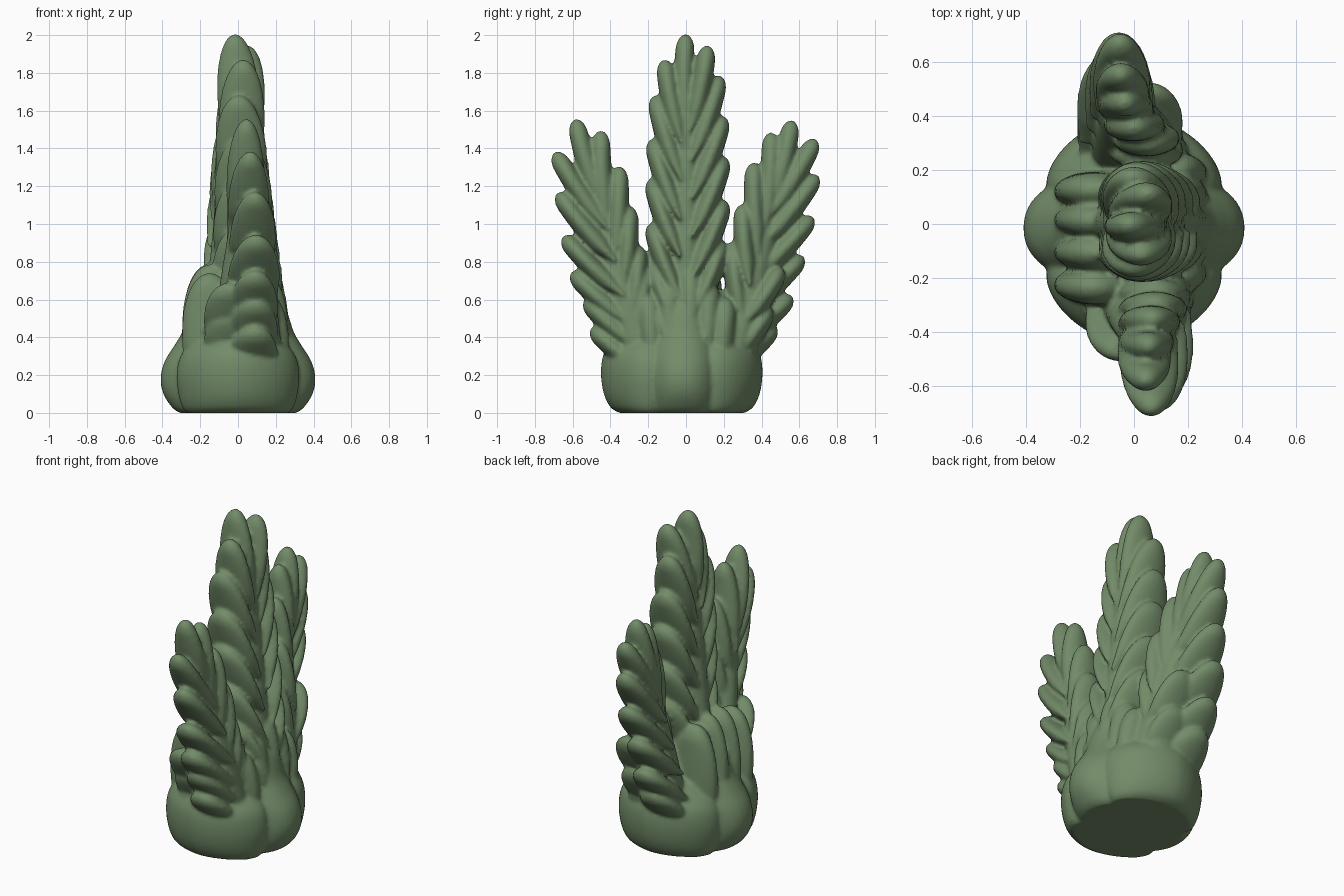
import bpy, bmesh, math
from mathutils import Vector

if "Cube" in bpy.data.objects:
    bpy.data.objects.remove(bpy.data.objects["Cube"])

green = bpy.data.materials.new("leaf_green")
green.diffuse_color = (0.17, 0.26, 0.14, 1)
green.use_nodes = True
green.node_tree.nodes["Principled BSDF"].inputs["Base Color"].default_value = green.diffuse_color


def loft(name, rings):
    # skin a list of closed rings and cap both ends
    bm = bmesh.new()
    rows = [[bm.verts.new(p) for p in r] for r in rings]
    n = len(rows[0])
    for a, b in zip(rows, rows[1:]):
        for i in range(n):
            j = (i + 1) % n
            bm.faces.new((a[i], a[j], b[j], b[i]))
    bm.faces.new(rows[0][::-1])
    bm.faces.new(rows[-1])
    bmesh.ops.recalc_face_normals(bm, faces=bm.faces)
    me = bpy.data.meshes.new(name)
    bm.to_mesh(me)
    bm.free()
    ob = bpy.data.objects.new(name, me)
    bpy.context.collection.objects.link(ob)
    me.materials.append(green)
    return ob


def leaf(name, base, tip, hw, ht, sag=0.03, segs=20, steps=18):
    # fleshy tongue: broad in x, thin across, thick root, rounded tip
    base, tip = Vector(base), Vector(tip)
    side = 1 if tip.y > base.y else -1
    mid = (base + tip) / 2 + Vector((0, side * sag, -sag * 0.5))
    length = (tip - base).length
    wide = Vector((1, 0, 0))
    rings = []
    for k in range(steps + 1):
        t = min(math.sin(math.pi / 2 * k / steps), 0.9995)
        c = base * (1 - t) ** 2 + mid * 2 * t * (1 - t) + tip * t * t
        tan = ((mid - base) * (1 - t) + (tip - mid) * t).normalized()
        nor = tan.cross(wide).normalized()
        u = max(0, (t - 0.25) / 0.75)
        w = hw * (1 - u ** 2.2) ** 0.5
        cap = min(0.5, 1.6 * ht / length)
        v = max(0, (t - 1 + cap) / cap)
        h = ht * (1 - v * v) ** 0.5 * (1.4 - 0.4 * t) * min(1, 0.3 + 2.5 * t)
        rings.append([c + wide * w * math.cos(a) + nor * h * math.sin(a)
                      for a in (2 * math.pi * i / segs for i in range(segs))])
    return loft(name, rings)


def lobe(name, cx, cy, profile, power=1.0, segs=48):
    # stacked super-ellipses (z, radius x, radius y)
    sp = lambda v: math.copysign(abs(v) ** power, v)
    return loft(name, [[(cx + rx * sp(math.cos(a)), cy + ry * sp(math.sin(a)), z)
                        for a in (2 * math.pi * i / segs for i in range(segs))]
                       for z, rx, ry in profile])


def smooth_profile(pts, sub=5):
    # Catmull-Rom through the profile points
    out = []
    P = [Vector(p) for p in pts]
    for i in range(len(P) - 1):
        a, b, c, d = P[max(i - 1, 0)], P[i], P[i + 1], P[min(i + 2, len(P) - 1)]
        for s in range(sub):
            t = s / sub
            out.append(0.5 * (2 * b + (c - a) * t + (2 * a - 5 * b + 4 * c - d) * t * t
                              + (3 * b - a - 3 * c + d) * t ** 3))
    return out + [P[-1]]


# swollen base lobes
end_prof = smooth_profile([(0, .27, .16), (.03, .295, .205), (.1, .315, .24), (.2, .325, .255),
                           (.3, .305, .245), (.38, .24, .2), (.44, .17, .15), (.48, .05, .05)])
lobe("base_lobe_front", 0, -.195, end_prof, 1.15)
lobe("base_lobe_back", 0, .15, end_prof, 1.15)
mid_prof = smooth_profile([(0, .31, .22), (.03, .35, .225), (.1, .395, .225), (.18, .41, .225), (.27, .39, .22),
                           (.36, .335, .205), (.43, .295, .185), (.55, .255, .16),
                           (.64, .2, .12), (.71, .13, .07), (.75, .03, .02)])
lobe("base_lobe_middle", 0, -.015, mid_prof, .9)
lobe("base_core", 0, -.02, [(0, .28, .3), (.2, .3, .32), (.4, .2, .3)])

# centre plume: tips (y, z), alternating sides
centre = [(0, 2.005), (.115, 1.945), (-.115, 1.87), (.18, 1.785), (-.165, 1.68), (.2, 1.57),
          (-.18, 1.45), (.205, 1.355), (-.185, 1.24), (.205, 1.125), (-.185, 1.005),
          (.195, .91), (-.18, .8), (.2, .65), (-.19, .64)]
for i, (y, z) in enumerate(centre):
    f = (2.0 - z) / 1.4
    x = -.015 + .075 * f + (.06 if y > 0 and i < 2 else .035 if i == 2 else 0)
    leaf(f"centre_leaf_{i}", (.01 + .06 * f, y * .15, z - .46 + .08 * f), (x, y, z),
         .114 + .105 * f, .047, sag=.02)
lobe("centre_stem", 0.02, 0, [(.3, .2, .12), (.8, .17, .1), (1.3, .12, .085), (1.6, .09, .05), (1.8, .03, .02)])

# side plumes: outer and inner tips (distance from centre, height)
front_tips = ([(.585, 1.555), (.695, 1.38), (.68, 1.165), (.65, .935), (.62, .745), (.55, .6), (.515, .45)],
              [(.45, 1.495), (.355, 1.305), (.3, 1.095), (.25, .885), (.215, .78), (.18, .64)])
back_tips = ([(.56, 1.55), (.685, 1.45), (.695, 1.26), (.67, 1.04), (.635, .83), (.575, .62), (.49, .46)],
             [(.45, 1.485), (.36, 1.325), (.3, 1.105), (.245, .905), (.2, .62)])


def side_plume(name, s, tips, outer_x, inner_x):
    stem = lambda z: .23 + .32 * (max(z, .2) - .25) / 1.25
    for kind, row, (x_top, x_low) in zip(("outer", "inner"), tips, (outer_x, inner_x)):
        for i, (y, z) in enumerate(row):
            f = (1.55 - z) / 1.1
            x = x_top + (x_low - x_top) * min(1, f * 2.5)
            drop = .21 + .2 * (z - .4) + (.08 if kind == "inner" else 0)
            zb = max(z - drop, .22)
            parts = [(x, y, z, .1 + .07 * f)]
            if kind == "outer" and z < .84:
                # lower leaves grow in staggered pairs
                parts = [(-.09 * s, y - .015, z, .135), (.05 * s, y - .13, z - .06, .14)]
            for j, (px, py, pz, hw) in enumerate(parts):
                leaf(f"{name}_{kind}_leaf_{i}_{j}", (px * .8, s * stem(zb), max(zb + pz - z, .2)),
                     (px, s * py, pz), hw, .047, sag=.02)
    rings = []
    x_top, x_low = outer_x[0], inner_x[1]
    for k in range(9):
        z = .25 + k * .13
        r = 1 - (k / 8) ** 2 * .75
        x = x_low * .6 + (x_top - x_low * .6) * k / 8
        rings.append([(x + (.19 - .06 * k / 8) * r * math.cos(a), s * stem(z) + .12 * r * math.sin(a), z)
                      for a in (2 * math.pi * i / 24 for i in range(24))])
    loft(f"{name}_stem", rings)


side_plume("front_plume", -1, front_tips, (.045, .095), (.05, .08))
side_plume("back_plume", 1, back_tips, (-.05, -.06), (-.05, .05))

# upright fan of broad leaves on the left flank
for i, (y, z) in enumerate([(-.235, .74), (-.105, .785), (.01, .79), (.125, .765)]):
    leaf(f"flank_leaf_{i}", (-.11, y * .9, .2), (-.15, y, z), .175, .06, sag=.01)

# short leaves wrapping the right flank
for i, (y, z) in enumerate([(-.09, .72), (.02, .77), (.12, .7), (-.2, .63), (.21, .61)]):
    leaf(f"right_flank_leaf_{i}", (.14, y * .8, .2), (.16, y, z), .125, .058, sag=.01)

# fuse everything into one soft fleshy body
bpy.ops.object.select_all(action='SELECT')
plant = bpy.data.objects["base_lobe_middle"]
bpy.context.view_layer.objects.active = plant
bpy.ops.object.join()
plant.name = "succulent_plant"
fuse = plant.modifiers.new("fuse", 'REMESH')
fuse.mode = 'VOXEL'
fuse.voxel_size = 0.0115
fuse.use_smooth_shade = True
soften = plant.modifiers.new("soften", 'SMOOTH')
soften.factor = 0.5
soften.iterations = 4
bpy.ops.object.modifier_apply(modifier="fuse")
bpy.ops.object.modifier_apply(modifier="soften")
bpy.ops.object.shade_smooth_by_angle(angle=math.radians(60))
# settle the flat underside on the ground
low = min(v.co.z for v in plant.data.vertices)
for v in plant.data.vertices:
    v.co.z -= low
